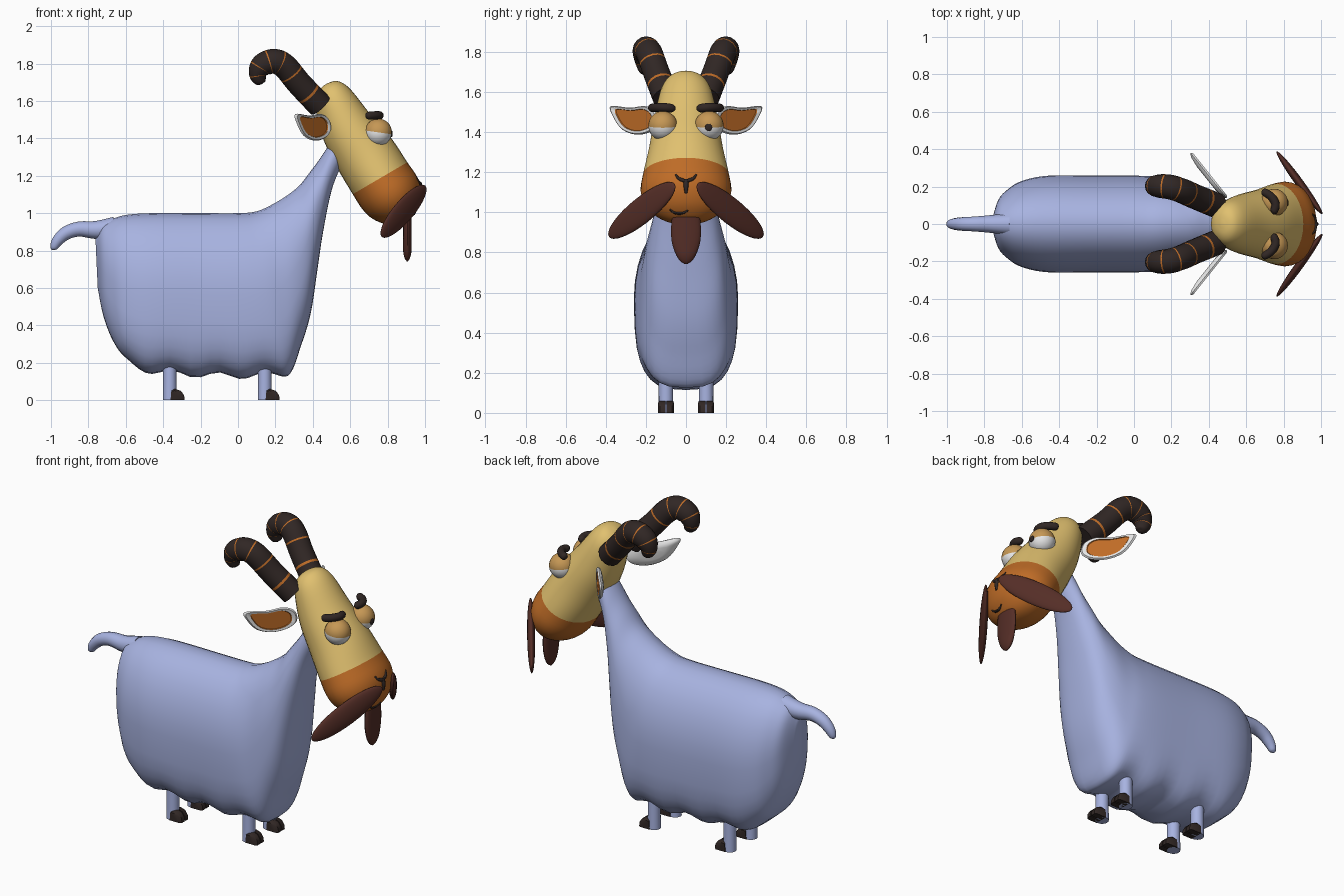
import bpy, bmesh
from math import sin, cos, pi, radians
from mathutils import Vector, Matrix
from mathutils.bvhtree import BVHTree

cube = bpy.data.objects.get("Cube")
if cube:
    bpy.data.objects.remove(cube)


def material(name, *rgb):
    m = bpy.data.materials.new(name)
    m.use_nodes = True
    m.diffuse_color = (*rgb, 1)
    bsdf = next(n for n in m.node_tree.nodes if n.type == 'BSDF_PRINCIPLED')
    bsdf.inputs["Base Color"].default_value = (*rgb, 1)
    return m


WOOL = material("blue_grey_wool", .39, .45, .75)
YELLOW = material("yellow_face", .75, .53, .16)
ORANGE = material("orange_muzzle", .52, .15, .02)
DARK = material("dark_horn", .03, .02, .018)
BROWN = material("brown_beard", .09, .027, .02)
WHITE = material("white", .85, .85, .85)
LID = material("tan_eyelid", .56, .31, .09)


def finish(name, bm, mats):
    bmesh.ops.recalc_face_normals(bm, faces=bm.faces)
    me = bpy.data.meshes.new(name)
    bm.to_mesh(me)
    bm.free()
    for m in mats:
        me.materials.append(m)
    me.shade_smooth()
    me.set_sharp_from_angle(angle=radians(45))
    ob = bpy.data.objects.new(name, me)
    bpy.context.collection.objects.link(ob)
    return ob


def loft(name, rings, mats, rule=lambda i: 0):
    """Skin a list of closed rings; rule(row) gives the material slot."""
    bm = bmesh.new()
    rows = [[bm.verts.new(p) for p in r] for r in rings]
    n = len(rows[0])
    for i in range(len(rows) - 1):
        for j in range(n):
            k = (j + 1) % n
            f = bm.faces.new((rows[i][j], rows[i][k], rows[i + 1][k], rows[i + 1][j]))
            f.material_index = rule(i)
    bm.faces.new(rows[0]).material_index = rule(0)
    bm.faces.new(rows[-1]).material_index = rule(len(rows) - 1)
    return finish(name, bm, mats)


def spline(pts, n, closed=False):
    """Catmull-Rom subdivision of tuples of any length."""
    pts = [Vector(p) for p in pts]
    count, out = len(pts), []
    pick = lambda i: pts[i % count] if closed else pts[max(0, min(count - 1, i))]
    for i in range(count if closed else count - 1):
        a, b, c, d = (pick(i + k) for k in (-1, 0, 1, 2))
        for s in range(n):
            t = s / n
            out.append(b + (c - a) * (t / 2) + (2 * a - 5 * b + 4 * c - d) * (t * t / 2)
                       + (3 * b - 3 * c + d - a) * (t ** 3 / 2))
    return out if closed else out + [pts[-1]]


def ellipse(c, a, b, n):
    return [c + a * cos(2 * pi * j / n) + b * sin(2 * pi * j / n) for j in range(n)]


def tube(name, path, mats, ref, n=12, steps=4, rule=lambda i: 0):
    """Round tube through (x, y, z, radius) points."""
    pts = spline(path, steps)
    rings = []
    for i, p in enumerate(pts):
        tan = (pts[min(i + 1, len(pts) - 1)] - pts[max(i - 1, 0)]).to_3d().normalized()
        u = Vector(ref).cross(tan).normalized()
        rings.append(ellipse(p.to_3d(), u * p[3], tan.cross(u) * p[3], n))
    return loft(name, rings, mats, rule)


def ellipsoid(name, centre, axes, mats, rule=lambda f: 0):
    bm = bmesh.new()
    bmesh.ops.create_uvsphere(bm, u_segments=24, v_segments=16, radius=1)
    for f in bm.faces:
        f.material_index = rule(f)
    m = Matrix(axes).transposed().to_4x4()
    bm.transform(Matrix.Translation(centre) @ m)
    return finish(name, bm, mats)


# Body and neck: sections from a belly point to a back point, with half width
stations = [(-.75, .6, -.762, .86, .03), (-.72, .45, -.73, .93, .13), (-.67, .32, -.68, .965, .185),
            (-.6, .21, -.6, .99, .23), (-.46, .155, -.46, 1, .258), (-.2, .135, -.2, 1, .258),
            (.05, .13, 0, 1, .258), (.2, .135, .1, 1.01, .25), (.28, .16, .19, 1.05, .232),
            (.34, .3, .27, 1.1, .212), (.39, .47, .33, 1.15, .187), (.425, .7, .385, 1.22, .155),
            (.455, .9, .43, 1.28, .125), (.5, 1.12, .47, 1.34, .1), (.55, 1.25, .52, 1.42, .08)]
rings = []
for xb, zb, xt, zt, w in spline(stations, 5):
    low, top = Vector((xb, 0, zb)), Vector((xt, 0, zt))
    ring = []
    for j in range(32):
        c, s = cos(2 * pi * j / 32), sin(2 * pi * j / 32)
        p = .6 + .3 * min(1, zb) if c < -.001 else 1
        h = abs(c) ** p * (1 if c > 0 else -1)
        v = (low + top) / 2 + (top - low) / 2 * h
        v.y = w * abs(s) ** p * (1 if s > 0 else -1)
        # wavy hem of the fleece
        if h < 0 and zb < .3:
            v.z -= .017 * h * h * cos(8 * pi * (v.x + .23))
        ring.append(v)
    rings.append(ring)
loft("body", rings, [WOOL])

tube("tail", [(-.66, 0, .92, .06), (-.76, 0, .91, .048), (-.85, 0, .915, .04), (-.92, 0, .893, .036),
              (-.965, 0, .852, .03), (-.985, 0, .815, .02), (-.988, 0, .802, .005)], [WOOL], (0, 1, 0))

# Head: sections along a sloping axis (distance, offset, half depth, half width)
axis, across = Vector((.505, 0, -.863)), Vector((.863, 0, .505))
profile = [(-.075, .01, .01, .01), (-.065, .01, .05, .06), (-.035, .005, .085, .1), (.03, 0, .112, .13),
           (.18, -.01, .143, .16), (.35, 0, .165, .185), (.505, .005, .169, .215), (.6, .01, .17, .226),
           (.67, .01, .15, .205), (.73, .01, .105, .15), (.765, .01, .05, .08), (.775, .01, .01, .012)]
head = loft("head", [ellipse(Vector((.5, 0, 1.62)) + axis * t + across * o, across * a, Vector((0, b, 0)), 32)
                     for t, o, a, b in spline(profile, 4)], [YELLOW, ORANGE], lambda i: int(i >= 24))
tree = BVHTree.FromPolygons([v.co for v in head.data.vertices], [p.vertices[:] for p in head.data.polygons])


def face_line(name, pts):
    """Thin dark stroke laid on the face through (y, z, radius) points."""
    path = [(*tree.ray_cast(Vector((2, y, z)), Vector((-1, 0, 0)))[0], r) for y, z, r in pts]
    tube(name, path, [DARK], (1, 0, 0), 8)


face_line("nose_stem", [(0, 1.165, .012), (0, 1.13, .012), (0, 1.095, .006)])
face_line("mouth", [(-.08, 1.015, .004), (-.055, .998, .007), (-.02, .996, .007), (.01, 1.01, .004)])

# Chin beard
loft("chin_beard", [ellipse(Vector((.905, 0, z)), Vector((.022 * min(1, w / .05), 0, 0)), Vector((0, w, 0)), 20)
                    for z, w in spline([(1, .066), (.93, .074), (.86, .072), (.8, .055), (.76, .032), (.742, .006)], 3)],
     [BROWN])

ear_outline = spline([(.15, 1.5), (.2, 1.53), (.28, 1.522), (.375, 1.53), (.365, 1.48), (.32, 1.415),
                      (.25, 1.388), (.18, 1.4), (.14, 1.44)], 4, closed=True)
ear_mid = Vector((.25, 1.465))

for side, d in (("left", 1), ("right", -1)):
    # Curled horn with thin orange rings
    tube(side + "_horn", [(.44, d * .1, 1.575, .068), (.33, d * .145, 1.69, .067), (.25, d * .18, 1.785, .067),
                          (.19, d * .198, 1.812, .066), (.13, d * .203, 1.79, .062), (.108, d * .203, 1.745, .05),
                          (.118, d * .203, 1.7, .03), (.122, d * .203, 1.688, .008)],
         [DARK, ORANGE], (0, 1, 0), 16, 14, lambda i: int(i % 13 == 8 and i < 80))

    # Ear: bowl-shaped leaf with an orange inner face
    rings = []
    for scale, off in ((.5, -.02), (.88, -.012), (1, 0), (.93, .01), (.77, .008), (.74, .003)):
        ring = []
        for p in ear_outline:
            y, z = ear_mid + (p - ear_mid) * scale
            ring.append(Vector((.47 - .8 * (y - .17) + .78 * off, d * (y + .62 * off), z)))
        rings.append(ring)
    loft(side + "_ear", rings, [WHITE, ORANGE], lambda i: int(i >= 4))

    # Eye with heavy lid, and brow
    tilt = Matrix.Rotation(radians(8), 3, 'Y') * .073
    ellipsoid(side + "_eye", (.75, d * .115, 1.432), tilt.transposed(), [WHITE, LID],
              lambda f: int(f.calc_center_median().z > 0))
    tube(side + "_brow", [(.685, d * .178, 1.52, .006), (.695, d * .172, 1.521, .02), (.735, d * .145, 1.523, .022),
                          (.757, d * .105, 1.523, .022), (.748, d * .068, 1.519, .02), (.74, d * .056, 1.518, .006)],
         [DARK], (0, 0, 1))

    # Drooping whisker
    along = Vector((-.12, d * .165, -.13))
    flat = Vector((.81, d * .59, 0))
    wide = along.cross(flat).normalized()
    ellipsoid(side + "_whisker", (.885, d * .22, 1.01), (flat * .022, wide * .068, along), [BROWN])
    face_line(side + "_nostril", [(d * .052, 1.19, .004), (d * .035, 1.168, .008), (0, 1.155, .01)])

    # Legs with cloven hooves
    for end, x in (("front", .143), ("rear", -.365)):
        y = d * .1
        tube(f"{side}_{end}_leg", [(x, y, 0, .037), (x, y, .1, .036), (x, y, .25, .036)], [WOOL], (0, 1, 0), 16, 1)
        for toe, e in (("outer", d), ("inner", -d)):
            loft(f"{side}_{end}_{toe}_hoof",
                 [[Vector((x + px * k, y + e * w, pz * k)) for px, pz in
                   ((.005, 0), (.08, 0), (.077, .025), (.06, .05), (.03, .06), (.01, .055))]
                  for w, k in ((.003, 1), (.03, 1), (.04, .85))], [DARK])

# Single small pupil on the left eye
ellipsoid("left_pupil", (.821, .113, 1.424), ((.006, 0, 0), (0, .018, 0), (0, 0, .018)), [DARK])
